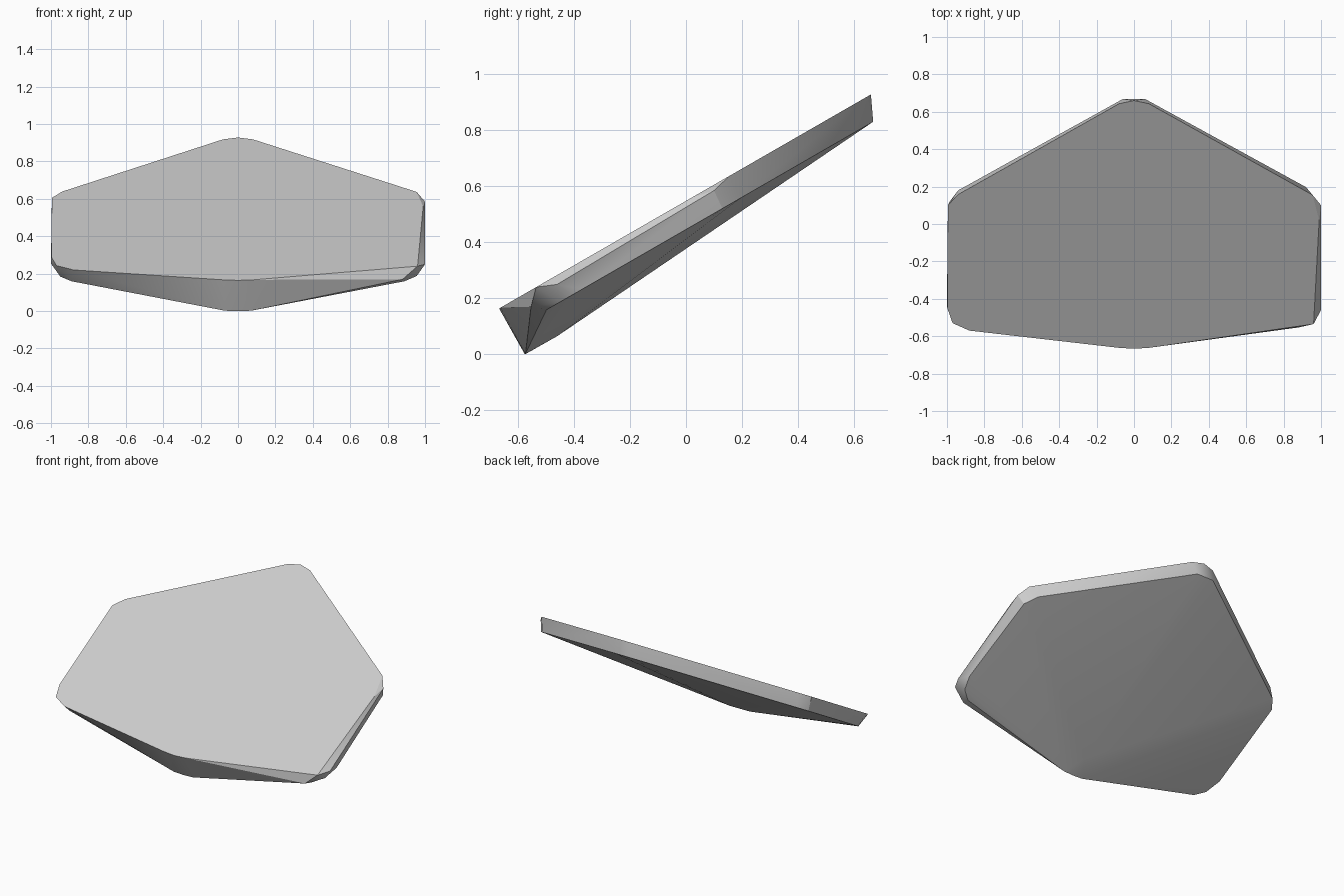
import bpy, bmesh, math

cube = bpy.data.objects.get("Cube")
if cube:
    bpy.data.objects.remove(cube)

grey = bpy.data.materials.new("stone_grey")
grey.use_nodes = True
colour = (0.6, 0.6, 0.6, 1)
grey.diffuse_color = colour
grey.node_tree.nodes["Principled BSDF"].inputs["Base Color"].default_value = colour

SLOPE = 0.5755


def on_plane(height, outline):
    """Lift a plan outline onto a sloping plane; height is its z at y = 0."""
    return [(x, y, height + SLOPE * y) for x, y in outline]


# flat sloping top face
top = on_plane(0.548, [
    (0, 0.66), (0.08, 0.643), (0.955, 0.155), (0.99, 0.02), (0.96, -0.535),
    (0.08, -0.662), (0, -0.667), (-0.08, -0.662), (-0.88, -0.57), (-0.97, -0.53),
    (-0.998, -0.45), (-0.995, 0.1), (-0.94, 0.158), (-0.08, 0.643)])

# lower rim, parallel to the top
rim = on_plane(0.446, [
    (0.06, 0.668), (0.92, 0.197), (0.975, 0.13), (0.985, -0.37), (0.955, -0.45),
    (0.89, -0.498), (-0.89, -0.498), (-0.95, -0.455), (-0.985, -0.37),
    (-0.985, 0.12), (-0.94, 0.18), (-0.06, 0.668)])

# bulging side corners and the deep front keel
bulge = [(1, -0.46, 0.25), (1, 0.1, 0.585), (0.88, -0.553, 0.17), (-1, -0.43, 0.255)]
keel = [(0.07, -0.573, 0.002), (-0.07, -0.573, 0.002), (0, -0.575, 0),
        (0.04, -0.49, 0.05), (-0.04, -0.49, 0.05), (0, -0.46, 0.065)]

bm = bmesh.new()
for point in top + rim + bulge + keel:
    bm.verts.new(point)
hull = bmesh.ops.convex_hull(bm, input=bm.verts)
loose = [v for v in bm.verts if not v.link_faces]
bmesh.ops.delete(bm, geom=loose, context='VERTS')
bmesh.ops.dissolve_limit(bm, angle_limit=math.radians(1), verts=bm.verts, edges=bm.edges)
bmesh.ops.recalc_face_normals(bm, faces=bm.faces)

mesh = bpy.data.meshes.new("sloping_slab")
bm.to_mesh(mesh)
bm.free()
mesh.materials.append(grey)
slab = bpy.data.objects.new("sloping_slab", mesh)
bpy.context.collection.objects.link(slab)

# smooth the shallow underside, keep the rim crisp
bpy.context.view_layer.objects.active = slab
slab.select_set(True)
bpy.ops.object.shade_smooth_by_angle(angle=math.radians(30))
